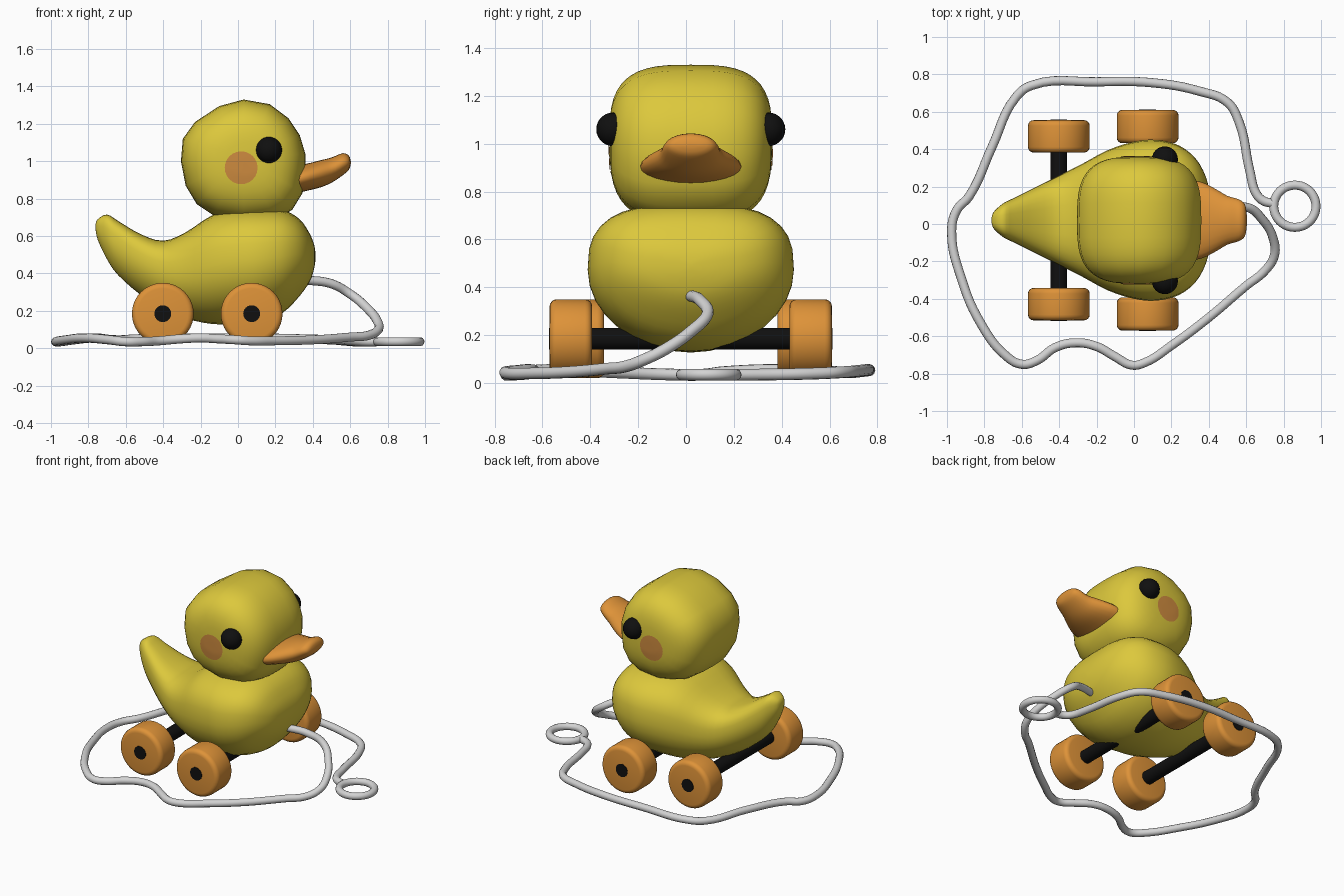
import bpy
import bmesh
from math import sin, cos, pi, radians, floor
from mathutils import Vector
from mathutils.bvhtree import BVHTree

old = bpy.data.objects.get("Cube")
if old:
    bpy.data.objects.remove(old, do_unlink=True)

MID_Y = 0.02  # the duck's own centre line


def material(name, rgb):
    mat = bpy.data.materials.new(name)
    mat.use_nodes = True
    mat.diffuse_color = (*rgb, 1)
    shader = next(n for n in mat.node_tree.nodes if n.type == "BSDF_PRINCIPLED")
    shader.inputs["Base Color"].default_value = (*rgb, 1)
    shader.inputs["Roughness"].default_value = 0.5
    return mat


YELLOW = material("duck yellow", (0.72, 0.58, 0.045))
ORANGE = material("wood orange", (0.73, 0.29, 0.04))
BLUSH = material("cheek blush", (0.62, 0.26, 0.05))
BLACK = material("black", (0.005, 0.005, 0.005))
WHITE = material("rope white", (0.65, 0.65, 0.65))


def finish(obj, mat, angle=50):
    obj.data.materials.clear()
    obj.data.materials.append(mat)
    bpy.ops.object.select_all(action="DESELECT")
    obj.select_set(True)
    bpy.context.view_layer.objects.active = obj
    bpy.ops.object.shade_smooth_by_angle(angle=radians(angle))
    return obj


def from_bmesh(name, bm, mat, angle=50):
    mesh = bpy.data.meshes.new(name)
    bm.to_mesh(mesh)
    bm.free()
    obj = bpy.data.objects.new(name, mesh)
    bpy.context.collection.objects.link(obj)
    return finish(obj, mat, angle)


def skin(name, rings, mat):
    """Join closed rings of points into one capped surface."""
    bm = bmesh.new()
    loops = [[bm.verts.new(p) for p in ring] for ring in rings]
    for a, b in zip(loops, loops[1:]):
        for i in range(len(a)):
            j = (i + 1) % len(a)
            bm.faces.new((a[i], a[j], b[j], b[i]))
    bm.faces.new(loops[0])
    bm.faces.new(loops[-1])
    bmesh.ops.recalc_face_normals(bm, faces=bm.faces)
    return from_bmesh(name, bm, mat, 70)


def power(value, exponent):
    return (1 if value >= 0 else -1) * abs(value) ** exponent


def spline(rows, steps):
    """Sample a smooth curve through the rows."""
    rows = [Vector(r) for r in rows]
    last = len(rows) - 1
    for k in range(last * steps + 1):
        i = min(floor(k / steps), last - 1)
        t = k / steps - i
        p, a, b, q = (rows[max(0, min(last, i + d))] for d in (-1, 0, 1, 2))
        yield a + (b - p) * (t / 2) + (p * 2 - a * 5 + b * 4 - q) * (t * t / 2) \
            + (a * 3 - p - b * 3 + q) * (t ** 3 / 2)


def loft(name, rows, mat, top_power, widest, sides=32):
    """Rows hold x, top, bottom and half width of each cross-section."""
    rings = []
    for x, top, bottom, half in spline(rows, 3):
        mid = bottom + (top - bottom) * widest
        ring = []
        for k in range(sides):
            c, s = cos(2 * pi * k / sides), sin(2 * pi * k / sides)
            e = 2 / top_power if s > 0 else 1
            reach = top - mid if s > 0 else mid - bottom
            ring.append((x, MID_Y + max(half, 0.004) * power(c, e), mid + reach * power(s, e)))
        rings.append(ring)
    return skin(name, rings, mat)


# Body with upturned tail
loft("body", [
    (-.762, .66, .64, .01), (-.75, .69, .58, .045), (-.7, .715, .475, .09),
    (-.64, .68, .39, .12), (-.52, .61, .285, .18), (-.4, .575, .21, .24),
    (-.28, .62, .16, .3), (-.14, .71, .13, .375), (0, .745, .13, .42),
    (.12, .75, .14, .43), (.24, .74, .19, .4), (.33, .69, .28, .33),
    (.385, .61, .36, .23), (.408, .55, .43, .12), (.415, .5, .48, .01),
], YELLOW, 2.8, 0.55)

# Head: a round side profile swept across with rounded shoulders
profile = [(.03, 1.33), (.17, 1.305), (.27, 1.23), (.33, 1.14), (.36, 1.04), (.36, .95),
           (.345, .83), (.29, .74), (.2, .69), (.03, .67), (-.13, .71), (-.22, .77),
           (-.28, .87), (-.305, 1), (-.295, 1.12), (-.23, 1.21), (-.1, 1.295)]
head_x, head_z, steps = 0.03, 1.02, 24
rings = []
for k in range(steps + 1):
    a = (k / steps - 0.5) * pi
    scale = max(abs(cos(a)) ** 0.64, 0.02)
    y = MID_Y + 0.34 * power(sin(a), 0.64)
    rings.append([(head_x + (x - head_x) * scale, y, head_z + (z - head_z) * scale)
                  for x, z in profile])
head = skin("head", rings, YELLOW)

# Beak
loft("beak", [
    (.28, .97, .82, .215), (.36, .985, .84, .205), (.44, 1.005, .86, .165),
    (.5, 1.02, .885, .13), (.56, 1.043, .925, .112), (.593, 1.03, .955, .085),
    (.603, 1, .985, .03),
], ORANGE, 2, 0.5, 24)

# Eyes and cheeks on both sides
head_mesh = bmesh.new()
head_mesh.from_mesh(head.data)
surface = BVHTree.FromBMesh(head_mesh)
head_mesh.free()
for side, label in ((-1, "right"), (1, "left")):
    bpy.ops.mesh.primitive_uv_sphere_add(segments=24, ring_count=14, radius=0.07,
                                         location=(0.165, MID_Y + side * 0.325, 1.06))
    eye = bpy.context.object
    eye.name = label + "_eye"
    finish(eye, BLACK)

    bm = bmesh.new()

    def on_head(radius, angle):
        start = Vector((0.017 + radius * cos(angle), side, 0.965 + radius * sin(angle)))
        hit = surface.ray_cast(start, Vector((0, -side, 0)))[0]
        return bm.verts.new(hit + Vector((0, side * 0.004, 0)))

    count = 24
    loops = [[on_head(0.088 * r / 5, 2 * pi * k / count) for k in range(count)]
             for r in range(1, 6)]
    faces = [loops[0]]
    for a, b in zip(loops, loops[1:]):
        faces += [(a[k - 1], b[k - 1], b[k], a[k]) for k in range(count)]
    for f in faces:
        face = bm.faces.new(f)
        face.normal_update()
        if face.normal.y * side < 0:
            face.normal_flip()
    from_bmesh(label + "_cheek", bm, BLUSH)


def cylinder(name, radius, depth, location, mat, bevel=0):
    bpy.ops.mesh.primitive_cylinder_add(vertices=40, radius=radius, depth=depth,
                                        location=location, rotation=(pi / 2, 0, 0))
    obj = bpy.context.object
    obj.name = name
    if bevel:
        mod = obj.modifiers.new("Rounded rim", "BEVEL")
        mod.width, mod.segments = bevel, 4
        mod.limit_method = "ANGLE"
        bpy.ops.object.modifier_apply(modifier=mod.name)
    return finish(obj, mat, 40)


# Wheels and axles
for place, x, inner, outer in (("front", 0.073, 0.412, 0.59), ("rear", -0.402, 0.362, 0.535)):
    cylinder(place + "_axle", 0.045, 2 * outer + 0.006, (x, MID_Y, 0.185), BLACK)
    for side, label in ((-1, "right"), (1, "left")):
        y = MID_Y + side * (inner + outer) / 2
        cylinder(f"{place}_{label}_wheel", 0.165, outer - inner, (x, y, 0.185), ORANGE, 0.03)

# Pull cord: a smooth round tube lying around the toy
cord_path = [
    (.37, .02, .365), (.5, .06, .345), (.6, .09, .29), (.69, .02, .215), (.745, -.08, .145),
    (.75, -.17, .1), (.7, -.25, .07), (.6, -.33, .06), (.4, -.5, .045), (.2, -.65, .04),
    (.06, -.74, .04), (-.01, -.755, .045), (-.1, -.71, .05), (-.2, -.655, .055),
    (-.31, -.635, .05), (-.42, -.66, .04), (-.52, -.73, .035), (-.6, -.75, .035),
    (-.69, -.7, .045), (-.82, -.53, .055), (-.92, -.3, .045), (-.975, -.04, .035),
    (-.95, .07, .035), (-.88, .15, .045), (-.76, .41, .055), (-.63, .68, .045),
    (-.55, .74, .05), (-.2, .76, .055), (.1, .755, .055), (.35, .71, .05), (.5, .65, .045),
    (.56, .55, .04), (.62, .28, .035), (.655, .16, .035), (.69, .125, .035), (.74, .11, .035),
]
curve = bpy.data.curves.new("pull_cord", "CURVE")
curve.dimensions = "3D"
curve.bevel_depth, curve.bevel_resolution, curve.resolution_u = 0.0245, 4, 6
curve.use_fill_caps = True
path = curve.splines.new("BEZIER")
path.bezier_points.add(len(cord_path) - 1)
for point, co in zip(path.bezier_points, cord_path):
    point.co = co
    point.handle_left_type = point.handle_right_type = "AUTO"
cord = bpy.data.objects.new("pull_cord", curve)
bpy.context.collection.objects.link(cord)
bpy.ops.object.select_all(action="DESELECT")
cord.select_set(True)
bpy.context.view_layer.objects.active = cord
bpy.ops.object.convert(target="MESH")
finish(bpy.context.object, WHITE)

# Finger ring
bpy.ops.mesh.primitive_torus_add(location=(0.86, 0.095, 0.035), major_radius=0.113,
                                 minor_radius=0.024, major_segments=40, minor_segments=14)
ring = bpy.context.object
ring.name = "pull_ring"
finish(ring, WHITE)
